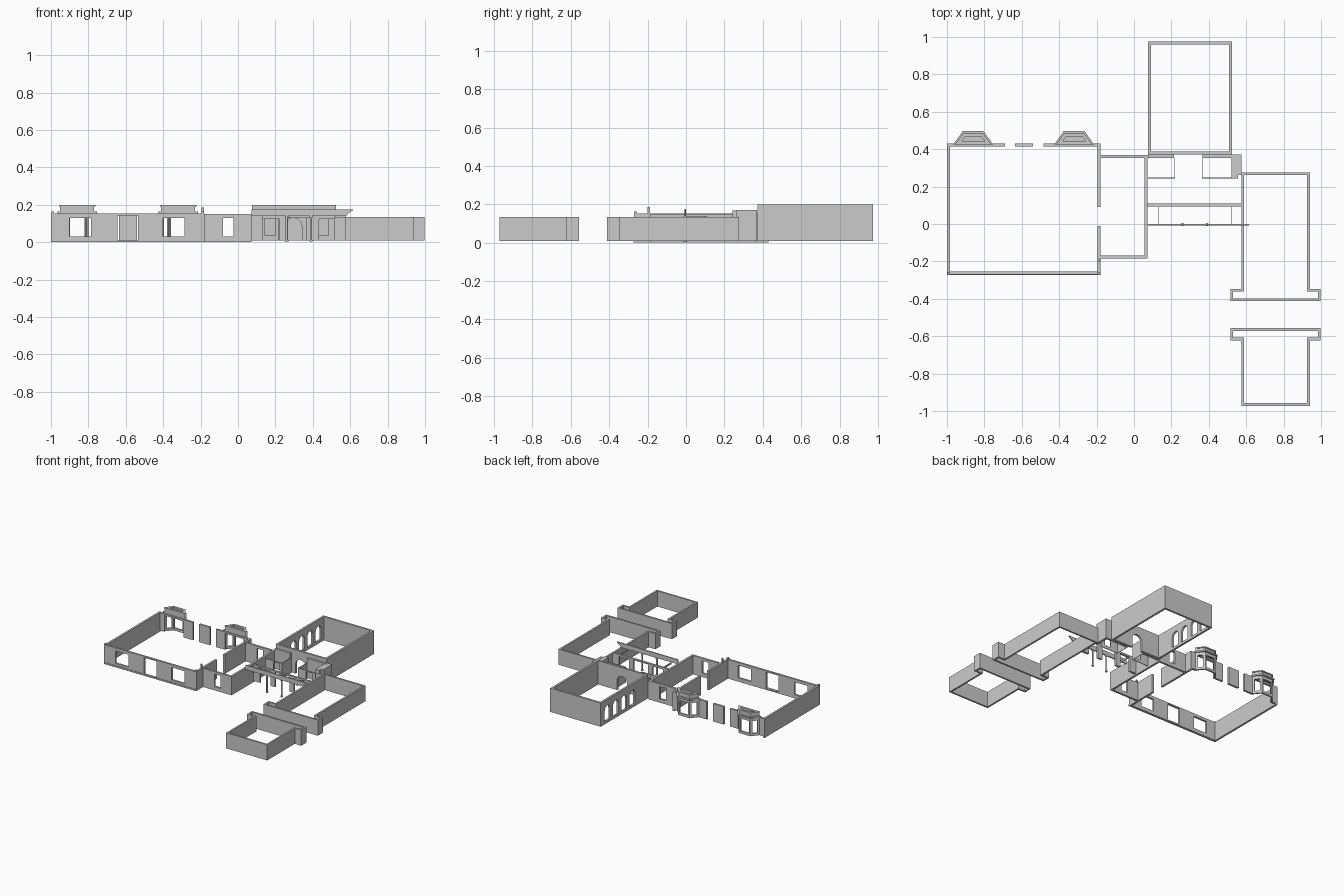
import bpy, bmesh, math
from mathutils import Vector

if "Cube" in bpy.data.objects:
    bpy.data.objects.remove(bpy.data.objects["Cube"])


def finish(name, bm):
    bmesh.ops.recalc_face_normals(bm, faces=bm.faces)
    me = bpy.data.meshes.new(name)
    bm.to_mesh(me)
    bm.free()
    ob = bpy.data.objects.new(name, me)
    bpy.context.collection.objects.link(ob)
    return ob


def prism(bm, pts, push):
    """Closed profile extruded along a vector."""
    a = [bm.verts.new(p) for p in pts]
    b = [bm.verts.new(Vector(p) + Vector(push)) for p in pts]
    bm.faces.new(a)
    bm.faces.new(b[::-1])
    n = len(a)
    for i in range(n):
        j = (i + 1) % n
        bm.faces.new((a[j], a[i], b[i], b[j]))


def wall(name, p0, p1, t, z0, z1, openings=()):
    """Straight wall, thickness to the left; openings are (s0, s1, sill, head, arched)."""
    bm = bmesh.new()
    p0, p1 = Vector((*p0, 0)), Vector((*p1, 0))
    d = (p1 - p0).normalized()
    push = Vector((-d.y, d.x, 0)) * t

    def panel(sz):
        prism(bm, [p0 + d * s + Vector((0, 0, z)) for s, z in sz], push)

    def rect(a, b, c, e):
        if b - a > 1e-4 and e - c > 1e-4:
            panel([(a, c), (b, c), (b, e), (a, e)])

    s = 0
    for a, b, sill, head, arched in sorted(openings):
        rect(s, a, z0, z1)
        rect(a, b, z0, sill)
        if arched:
            r = (b - a) / 2
            arc = [((a + b) / 2 - r * math.cos(i * math.pi / 12),
                    head - r + r * math.sin(i * math.pi / 12)) for i in range(13)]
            panel(arc + [(b, z1), (a, z1)])
        else:
            rect(a, b, head, z1)
        s = b
    rect(s, (p1 - p0).length, z0, z1)
    return finish(name, bm)


def box(name, x0, x1, y0, y1, z0, z1):
    return wall(name, (x0, y0), (x1, y0), y1 - y0, z0, z1)


def ring(name, pts, t, z0, z1):
    """Closed wall following a counter-clockwise outline, thickness inwards."""
    bm = bmesh.new()
    n = len(pts)
    P = [Vector(p) for p in pts]
    inner = []
    for i in range(n):
        d1 = (P[i] - P[i - 1]).normalized()
        d2 = (P[(i + 1) % n] - P[i]).normalized()
        n1, n2 = Vector((-d1.y, d1.x)), Vector((-d2.y, d2.x))
        inner.append(P[i] + (n1 + n2) * (t / (1 + n1.dot(n2))))
    L = [[bm.verts.new((p.x, p.y, z)) for p in c]
         for c, z in ((P, z0), (P, z1), (inner, z1), (inner, z0))]
    for k in range(4):
        for i in range(n):
            j = (i + 1) % n
            A, B = L[k], L[(k + 1) % 4]
            bm.faces.new((A[i], A[j], B[j], B[i]))
    return finish(name, bm)


T = 0.016

# Large left room
H = 0.153
win = [(0.10, 0.215, 0.03, 0.13, False), (0.355, 0.465, 0.01, 0.143, False),
       (0.60, 0.715, 0.03, 0.13, False)]
wall("large_room_front", (-1, -0.27), (-0.18, -0.27), T, 0, H, win)
wall("large_room_left", (-1, 0.43), (-1, -0.254), T, 0, H)
wall("large_room_right_front", (-0.18, -0.254), (-0.18, -0.01), T, 0, H)
wall("large_room_right_back", (-0.18, 0.09), (-0.18, 0.43), T, 0, H)
box("front_plinth", -1, -0.177, -0.274, -0.27, 0, 0.012)
box("back_wall_pier", -0.635, -0.54, 0.414, 0.43, 0.01, H)
for x in (-0.998, -0.196):
    box("corner_cap", x, x + 0.014, -0.272, -0.256, H, 0.163)
box("wall_post", -0.194, -0.182, -0.20, -0.188, H, 0.185)

# Back wall with the two bay windows
for label, cx, xa, xb in (("left", -0.86, -0.984, -0.69), ("right", -0.32, -0.485, -0.196)):
    o = cx - 0.085
    wall(label + "_bay_wall", (xa, 0.414), (xb, 0.414), T, 0.01, H,
         [(o - xa, o - xa + 0.17, 0.01, 0.14, False)])
    side = (0.016, 0.056, 0.03, 0.13, False)
    wall(label + "_bay_side_a", (cx - 0.05, 0.485), (cx - 0.095, 0.43), 0.012, 0.01, H, [side])
    wall(label + "_bay_side_b", (cx + 0.095, 0.43), (cx + 0.05, 0.485), 0.012, 0.01, H, [side])
    wall(label + "_bay_front", (cx + 0.05, 0.485), (cx - 0.05, 0.485), 0.012, 0.01, H,
         [(0.012, 0.088, 0.03, 0.13, False)])

    def bay(g):
        return [(cx - 0.095 - g, 0.425), (cx + 0.095 + g, 0.425),
                (cx + 0.05 + g * 0.6, 0.485 + g), (cx - 0.05 - g * 0.6, 0.485 + g)]
    bm = bmesh.new()
    prism(bm, [(x, y, H) for x, y in bay(0.011)], (0, 0, 0.012))
    finish(label + "_bay_cornice", bm)
    ring(label + "_bay_parapet", bay(-0.004), 0.012, 0.165, 0.19)
    ring(label + "_bay_coping", bay(0.002), 0.018, 0.19, 0.198)

# Middle room
wall("middle_room_front", (-0.18, -0.185), (0.072, -0.185), T, 0, 0.15,
     [(0.10, 0.155, 0.03, 0.13, False)])
wall("middle_room_right", (0.072, -0.169), (0.072, 0.37), T, 0, 0.15)
wall("middle_room_back", (-0.18, 0.354), (0.056, 0.354), T, 0, 0.15,
     [(0.10, 0.155, 0.03, 0.13, False)])

# Tall hall with arches along its left side
Z0 = 0.01
arches = [(0.975 - c - 0.034, 0.975 - c + 0.034, 0.03, 0.15, True) for c in (0.89, 0.785, 0.68, 0.575)]
wall("hall_left_arcade", (0.075, 0.975), (0.075, 0.372), T, Z0, 0.2, arches)
wall("hall_right", (0.524, 0.372), (0.524, 0.975), T, Z0, 0.2)
wall("hall_back", (0.508, 0.975), (0.091, 0.975), T, Z0, 0.2)
wall("hall_front", (0.091, 0.372), (0.508, 0.372), T, Z0, 0.2, [(0.16, 0.25, Z0, 0.13, True)])

# Entrance block: rear walls, side closets, arcade wall
box("entrance_rear_left", 0.075, 0.215, 0.354, 0.371, Z0, 0.17)
box("entrance_rear_right", 0.365, 0.575, 0.354, 0.371, Z0, 0.17)
box("entrance_side", 0.555, 0.575, 0.262, 0.354, Z0, 0.17)
box("entrance_inner_side", 0.52, 0.555, 0.242, 0.354, 0.135, 0.168)
for label, xa, xb, xs in (("left", 0.075, 0.22, 0.216), ("right", 0.363, 0.52, 0.363)):
    wall(label + "_closet_front", (xa, 0.243), (xb, 0.243), 0.005, Z0, 0.135,
         [(0.07, 0.122, 0.035, 0.125, False)])
    box(label + "_closet_side", xs, xs + 0.004, 0.248, 0.354, Z0, 0.135)
wall("arcade_wall", (0.072, 0.093), (0.575, 0.093), T, Z0, 0.14,
     [(0.058, 0.15, Z0, 0.125, False), (0.19, 0.32, Z0, 0.13, False), (0.36, 0.448, Z0, 0.125, False)])
for x in (0.13, 0.518):
    box("porch_side_beam", x, x + 0.004, 0, 0.093, 0.125, 0.14)

# Porch beam with flared end, and its slim columns
bm = bmesh.new()
prism(bm, [(0.072, -0.009, 0.14), (0.58, -0.009, 0.14), (0.59, -0.009, 0.155),
           (0.615, -0.009, 0.17), (0.615, -0.009, 0.176), (0.072, -0.009, 0.176)], (0, 0.009, 0))
finish("porch_beam", bm)
for x in (0.26, 0.39):
    bm = bmesh.new()
    for r, za, zb in ((0.006, 0.012, 0.132), (0.009, 0.004, 0.012), (0.009, 0.132, 0.14)):
        prism(bm, [(x + r * math.cos(i * math.pi / 6), -0.003 + r * math.sin(i * math.pi / 6), za)
                   for i in range(12)], (0, 0, zb - za))
    finish("porch_column", bm)

# Right wing and detached annex, facing T-shaped outlines
ring("right_wing", [(0.515, -0.412), (0.997, -0.412), (0.997, -0.347), (0.94, -0.347), (0.94, 0.275),
                    (0.575, 0.275), (0.575, -0.347), (0.515, -0.347)], 0.014, Z0, 0.135)
ring("annex", [(0.515, -0.557), (0.515, -0.622), (0.575, -0.622), (0.575, -0.972), (0.94, -0.972),
               (0.94, -0.622), (0.997, -0.622), (0.997, -0.557)], 0.014, Z0, 0.135)
